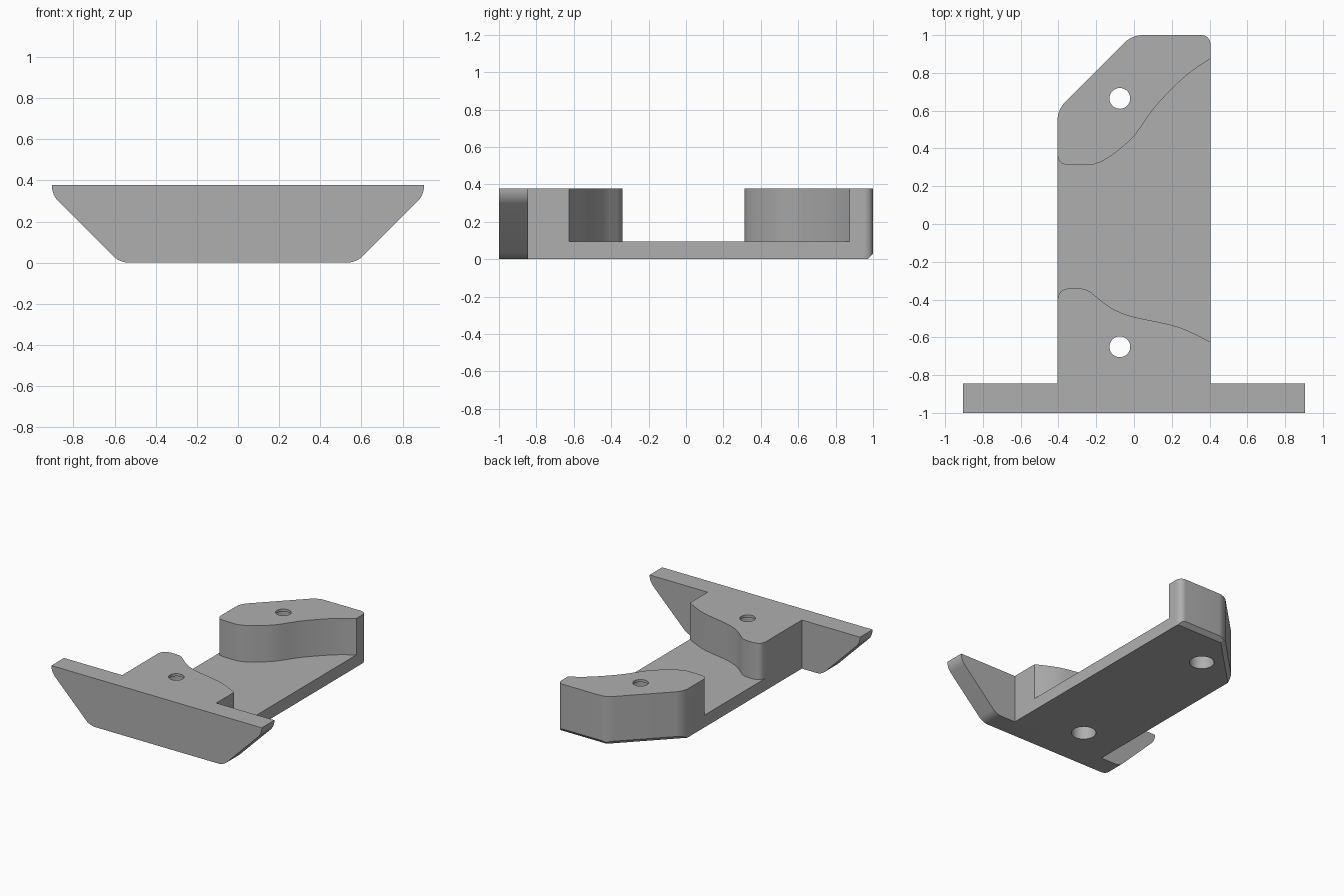
import bpy, bmesh
from mathutils import Vector
from mathutils.geometry import interpolate_bezier

cube = bpy.data.objects.get("Cube")
if cube:
    bpy.data.objects.remove(cube, do_unlink=True)

TOP, FLOOR, HALF, LIP = 0.378, 0.095, 0.405, 0.03
HOLES = [(-0.075, 0.665), (-0.075, -0.65)]

grey = bpy.data.materials.new("plain grey")
grey.use_nodes = True
grey.diffuse_color = (0.43, 0.43, 0.43, 1)
grey.node_tree.nodes["Principled BSDF"].inputs["Base Color"].default_value = grey.diffuse_color


def rounded(corners):
    """Outline from (x, y, tangent length) corners; zero stays sharp."""
    out = []
    for i, (x, y, t) in enumerate(corners):
        p = Vector((x, y))
        if not t:
            out.append(p)
            continue
        a = (Vector(corners[i - 1][:2]) - p).normalized() * t
        b = (Vector(corners[(i + 1) % len(corners)][:2]) - p).normalized() * t
        out += interpolate_bezier(p + a, p + a * 0.4, p + b * 0.4, p + b, 10)
    return [Vector(p[:2]) for p in out]


def spline(points):
    """Smooth curve through the points."""
    p = [Vector(q) for q in points]
    p = [2 * p[0] - p[1]] + p + [2 * p[-1] - p[-2]]
    out = []
    for a, b, c, d in zip(p, p[1:], p[2:], p[3:]):
        seg = interpolate_bezier(b, b + (c - a) / 6, c - (d - b) / 6, c, 6)
        out += [Vector(q[:2]) for q in seg[:-1]]
    return out + [p[-2]]


def prism(name, outline, low, high, place=lambda u, v, w: (u, v, w), cuts=()):
    """Extrude an outline, then bevel it with optional cutting planes."""
    bm = bmesh.new()
    face = bm.faces.new([bm.verts.new(place(p[0], p[1], low)) for p in outline])
    moved = bmesh.ops.extrude_face_region(bm, geom=[face])["geom"]
    shift = Vector(place(0, 0, high)) - Vector(place(0, 0, low))
    bmesh.ops.translate(bm, vec=shift, verts=[g for g in moved if isinstance(g, bmesh.types.BMVert)])
    for point, normal in cuts:
        cut = bmesh.ops.bisect_plane(bm, geom=bm.verts[:] + bm.edges[:] + bm.faces[:],
                                     plane_co=point, plane_no=normal, clear_outer=True)
        bmesh.ops.holes_fill(bm, edges=[e for e in bm.edges if e.is_boundary], sides=0)
    bmesh.ops.recalc_face_normals(bm, faces=bm.faces)
    mesh = bpy.data.meshes.new(name)
    bm.to_mesh(mesh)
    bm.free()
    mesh.materials.append(grey)
    obj = bpy.data.objects.new(name, mesh)
    bpy.context.collection.objects.link(obj)
    return obj


def cylinder(name, centre, radius, low, high):
    bpy.ops.mesh.primitive_cylinder_add(vertices=48, radius=radius, depth=high - low,
                                        location=(*centre, (low + high) / 2))
    obj = bpy.context.object
    obj.name = name
    obj.data.materials.append(grey)
    return obj


def combine(target, tool, operation):
    mod = target.modifiers.new(operation.lower(), "BOOLEAN")
    mod.operation, mod.solver, mod.object = operation, "EXACT", tool
    bpy.context.view_layer.objects.active = target
    bpy.ops.object.modifier_apply(modifier=mod.name)
    bpy.data.objects.remove(tool, do_unlink=True)


# Long body with a clipped back corner and a bevel under the back edges
body_outline = rounded([(-HALF, -0.9, 0), (HALF, -0.9, 0), (HALF, 1, 0.05),
                        (-0.01, 1, 0.055), (-HALF, 0.605, 0.055)])
body = prism("bracket_body", body_outline, 0, TOP, cuts=[
    ((0, 1, LIP), (0, 1, -1)),
    ((-HALF, 0.605, LIP), (-0.707, 0.707, -1))])

# Curved channel that leaves a raised block at each end
front_curve = spline([(-HALF, -0.4), (-0.392, -0.363), (-0.36, -0.344), (-0.3, -0.34),
                      (-0.245, -0.352), (-0.2, -0.385), (-0.15, -0.425), (-0.09, -0.46),
                      (0, -0.492), (0.2, -0.535), (0.3, -0.572), (HALF, -0.625)])
back_curve = spline([(-HALF, 0.36), (-0.392, 0.33), (-0.36, 0.315), (-0.25, 0.312),
                     (-0.2, 0.32), (-0.15, 0.343), (-0.09, 0.385), (0, 0.465),
                     (0.1, 0.605), (0.2, 0.715), (0.3, 0.805), (HALF, 0.875)])
side = Vector((0.1, 0))
channel_outline = ([front_curve[0] - side] + front_curve + [front_curve[-1] + side]
                   + [back_curve[-1] + side] + back_curve[::-1] + [back_curve[0] - side])
combine(body, prism("channel_cutter", channel_outline, FLOOR, TOP + 0.2), "DIFFERENCE")

# Wide front plate with slanted, rounded ends
plate_outline = rounded([(-0.905, TOP, 0), (-0.905, 0.33, 0.045), (-0.575, 0, 0.045),
                         (0.575, 0, 0.045), (0.905, 0.33, 0.045), (0.905, TOP, 0)])
plate = prism("front_plate", plate_outline, -1, -0.845, place=lambda u, v, w: (u, w, v))
combine(body, plate, "UNION")

# Screw holes, wider from below
for centre in HOLES:
    combine(body, cylinder("screw_hole_cutter", centre, 0.055, -0.1, TOP + 0.1), "DIFFERENCE")
    combine(body, cylinder("head_recess_cutter", centre, 0.088, -0.1, TOP - 0.02), "DIFFERENCE")

bpy.ops.object.select_all(action="DESELECT")
body.select_set(True)
bpy.context.view_layer.objects.active = body
bpy.ops.object.shade_smooth_by_angle()
